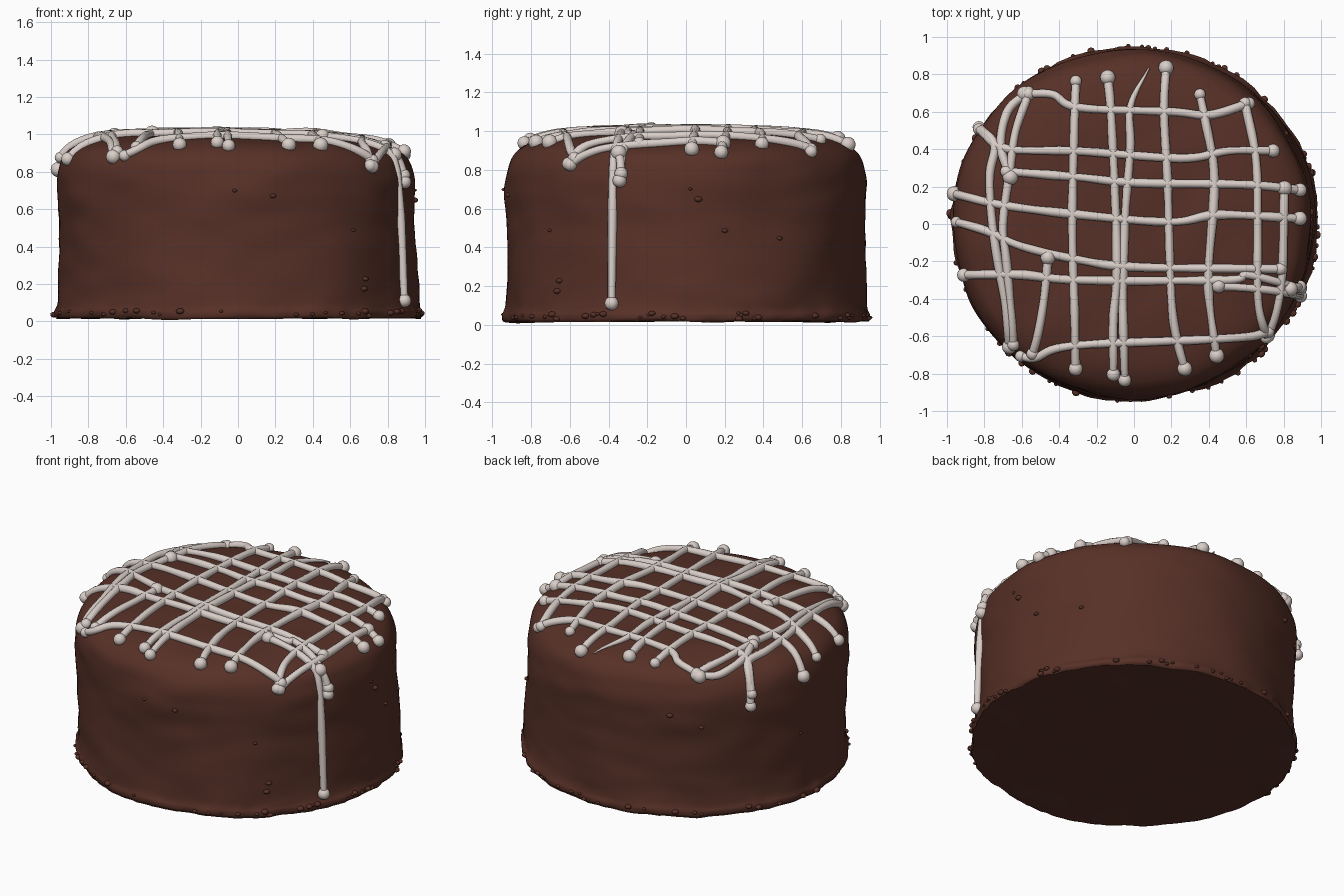
import bpy, bmesh, math, random
from mathutils import Vector, Matrix, noise
from mathutils.bvhtree import BVHTree

random.seed(4)
default = bpy.data.objects.get("Cube")
if default:
    bpy.data.objects.remove(default)


def make_material(name, color):
    mat = bpy.data.materials.new(name)
    mat.use_nodes = True
    mat.diffuse_color = (*color, 1)
    bsdf = mat.node_tree.nodes["Principled BSDF"]
    bsdf.inputs["Base Color"].default_value = (*color, 1)
    bsdf.inputs["Roughness"].default_value = 0.6
    return mat


chocolate = make_material("chocolate brown", (0.095, 0.03, 0.02))
cream = make_material("cream icing", (0.70, 0.62, 0.58))


def add_mesh(name, bm, mat):
    mesh = bpy.data.meshes.new(name)
    bm.to_mesh(mesh)
    bm.free()
    mesh.materials.append(mat)
    for poly in mesh.polygons:
        poly.use_smooth = True
    obj = bpy.data.objects.new(name, mesh)
    bpy.context.collection.objects.link(obj)
    return obj


def smooth_path(points, steps):
    """Catmull-Rom samples through the given points."""
    pts = [Vector(p) for p in points]
    pts = [2 * pts[0] - pts[1]] + pts + [2 * pts[-1] - pts[-2]]
    path = []
    for a, b, c, d in zip(pts, pts[1:], pts[2:], pts[3:]):
        for i in range(steps):
            t = i / steps
            path.append((2 * b + (c - a) * t + (2 * a - 5 * b + 4 * c - d) * t * t
                         + (3 * b - a - 3 * c + d) * t ** 3) / 2)
    return path + [pts[-2]]


def lumpy(p):
    """Uneven hand-dipped coating, with a ragged foot and a slight lean."""
    side = min(1, math.hypot(p.x, p.y))
    out = Vector((p.x, p.y, 0))
    broad = noise.noise(p * 2.3) * 0.018
    drape = noise.noise(Vector((p.x * 4, p.y * 4, p.z * 9))) * 0.009
    foot = max(0, 1 - p.z / 0.12)
    ragged = noise.noise(p * 14) * 0.018 * foot
    q = p + out * (broad + drape + ragged)
    q.z += noise.noise(p * 4) * 0.012 * (side if p.z < 0.2 else 1)
    q.x += 0.005 - 0.02 * p.z
    q.z -= 0.02 * p.x * max(0, p.z - 0.4)
    q.z = max(q.z, 0)
    return q


# Cake body: lathed profile with uneven coating
profile = [(0, 0.02), (0.5, 0.02), (0.94, 0.017), (0.985, 0.02), (0.995, 0.05),
           (0.98, 0.1), (0.972, 0.25), (0.968, 0.5), (0.978, 0.7), (0.966, 0.81),
           (0.935, 0.88), (0.87, 0.93), (0.75, 0.967), (0.55, 0.99), (0.3, 1), (0, 1)]
SEGMENTS = 160
bm = bmesh.new()
rings = []
for r, z in smooth_path(profile, 6):
    ring = []
    for k in range(SEGMENTS):
        a = math.tau * k / SEGMENTS
        ring.append(bm.verts.new(lumpy(Vector((r * 0.985 * math.cos(a), r * 0.955 * math.sin(a), z)))))
    rings.append(ring)
for low, high in zip(rings, rings[1:]):
    for k in range(SEGMENTS):
        n = (k + 1) % SEGMENTS
        bm.faces.new((low[k], low[n], high[n], high[k]))
bmesh.ops.remove_doubles(bm, verts=bm.verts, dist=0.0005)
bmesh.ops.recalc_face_normals(bm, faces=bm.faces)
surface = BVHTree.FromBMesh(bm)
add_mesh("cake_body", bm, chocolate)

# Crumbs caught in the coating, mostly around the foot
bm = bmesh.new()
for i in range(70):
    a = random.uniform(0, math.tau)
    z = random.uniform(0.02, 0.07) if i < 58 else random.uniform(0.1, 0.75)
    spot = surface.find_nearest(Vector((math.cos(a), math.sin(a), z)))[0]
    size = random.uniform(0.008, 0.018)
    shape = Matrix.Translation(spot) @ Matrix.Diagonal((1.3, 1.3, 0.9, 1))
    spot.z = max(spot.z, size)
    bmesh.ops.create_icosphere(bm, subdivisions=2, radius=size, matrix=shape)
for v in bm.verts:
    v.co.z = max(v.co.z, 0)
add_mesh("crumbs", bm, chocolate)


def drape(p, lift):
    """Drop a point onto the cake and raise it along the surface normal."""
    hit = surface.ray_cast(Vector((p.x, p.y, 2)), Vector((0, 0, -1))) if p.z == 0 else (None,)
    if hit[0] is None:
        hit = surface.find_nearest(Vector((p.x, p.y, p.z or 0.85)))
    return hit[0] + hit[1] * lift


# Icing strands running front to back
lengthwise = [
    [(-0.66, -0.65), (-0.69, -0.4), (-0.75, -0.05), (-0.77, 0.25), (-0.74, 0.42), (-0.82, 0.51)],
    [(-0.64, -0.64), (-0.68, -0.2), (-0.7, 0), (-0.66, 0.3), (-0.63, 0.5), (-0.56, 0.69)],
    [(-0.66, 0.25), (-0.71, 0.42), (-0.67, 0.6), (-0.56, 0.7)],
    [(-0.31, 0.76), (-0.32, 0.5), (-0.33, 0), (-0.32, -0.4), (-0.31, -0.77)],
    [(-0.14, 0.78), (-0.12, 0.55), (-0.09, -0.2), (-0.11, -0.5), (-0.11, -0.8)],
    [(0.08, 0.83), (-0.02, 0.63), (-0.02, 0.4), (-0.05, 0), (-0.06, -0.4), (-0.05, -0.83)],
    [(0.17, 0.83), (0.16, 0.6), (0.18, 0.2), (0.2, -0.4), (0.23, -0.62), (0.27, -0.77)],
    [(0.35, 0.69), (0.38, 0.55), (0.43, 0.25), (0.4, -0.2), (0.4, -0.4), (0.44, -0.7)],
    [(0.59, 0.64), (0.65, 0.35), (0.66, 0), (0.66, -0.4), (0.7, -0.6)],
    [(0.8, 0.19), (0.79, -0.25), (0.76, -0.45), (0.71, -0.59)],
    [(-0.46, -0.18), (-0.48, -0.4), (-0.51, -0.58), (-0.54, -0.69)],
]
# Icing strands running side to side
crosswise = [
    [(-0.58, 0.69), (-0.43, 0.69), (-0.3, 0.62), (0.2, 0.6), (0.4, 0.58), (0.61, 0.64)],
    [(-0.82, 0.5), (-0.68, 0.4), (-0.3, 0.39), (0.25, 0.35), (0.5, 0.39), (0.74, 0.39)],
    [(-0.68, 0.28), (-0.3, 0.25), (0, 0.22), (0.6, 0.21), (0.88, 0.18)],
    [(-0.95, 0.16), (-0.7, 0.1), (-0.3, 0.05), (0.2, 0.01), (0.45, 0.05), (0.88, 0.03)],
    [(-0.94, 0.01), (-0.78, -0.04), (-0.6, -0.12), (-0.3, -0.19), (0, -0.23), (0.78, -0.24)],
    [(-0.9, -0.27), (-0.6, -0.27), (-0.3, -0.3), (0.5, -0.3), (0.6, -0.27), (0.88, -0.34)],
    [(0.45, -0.33), (0.7, -0.35), (0.88, -0.38)],
    [(-0.6, -0.7), (-0.52, -0.71), (-0.35, -0.65), (0.3, -0.62), (0.6, -0.6), (0.71, -0.57)],
]
# Drip hanging over the rim
drips = [[(0.87, -0.36, 0.93), (0.92, -0.36, 0.88), (0.96, -0.36, 0.8)]]

curve = bpy.data.curves.new("icing_path", "CURVE")
curve.dimensions = "3D"
curve.bevel_depth = 0.024
curve.bevel_resolution = 3
curve.use_fill_caps = True
drops = bmesh.new()
for index, strand in enumerate(lengthwise + crosswise + drips):
    flat = [(*p, 0) if len(p) == 2 else p for p in strand]
    path = [drape(p, 0.011) for p in smooth_path(flat, 9)]
    for _ in range(2):
        path = path[:1] + [(a + 2 * b + c) / 4 for a, b, c in zip(path, path[1:], path[2:])] + path[-1:]
    spline = curve.splines.new("POLY")
    spline.points.add(len(path) - 1)
    thin_start = index == 5
    for i, (point, co) in enumerate(zip(spline.points, path)):
        point.co = (*co, 1)
        point.radius = 0.95 + 0.2 * noise.noise(co * 6)
        if thin_start:
            point.radius *= min(1, 0.2 + i * 0.07)
    # Rounded drop where the strand stops
    for end in ([path[-1]] if thin_start else [path[0], path[-1]]):
        size = random.uniform(0.03, 0.042)
        bmesh.ops.create_icosphere(drops, subdivisions=3, radius=size, matrix=Matrix.Translation(end))
add_mesh("icing_drops", drops, cream)

# Turn the icing path into a mesh
helper = bpy.data.objects.new("icing_path", curve)
bpy.context.collection.objects.link(helper)
bpy.context.view_layer.update()
evaluated = helper.evaluated_get(bpy.context.evaluated_depsgraph_get())
tube = bmesh.new()
tube_mesh = bpy.data.meshes.new_from_object(evaluated)
tube.from_mesh(tube_mesh)
bpy.data.objects.remove(helper)
bpy.data.meshes.remove(tube_mesh)
add_mesh("icing_strands", tube, cream)
